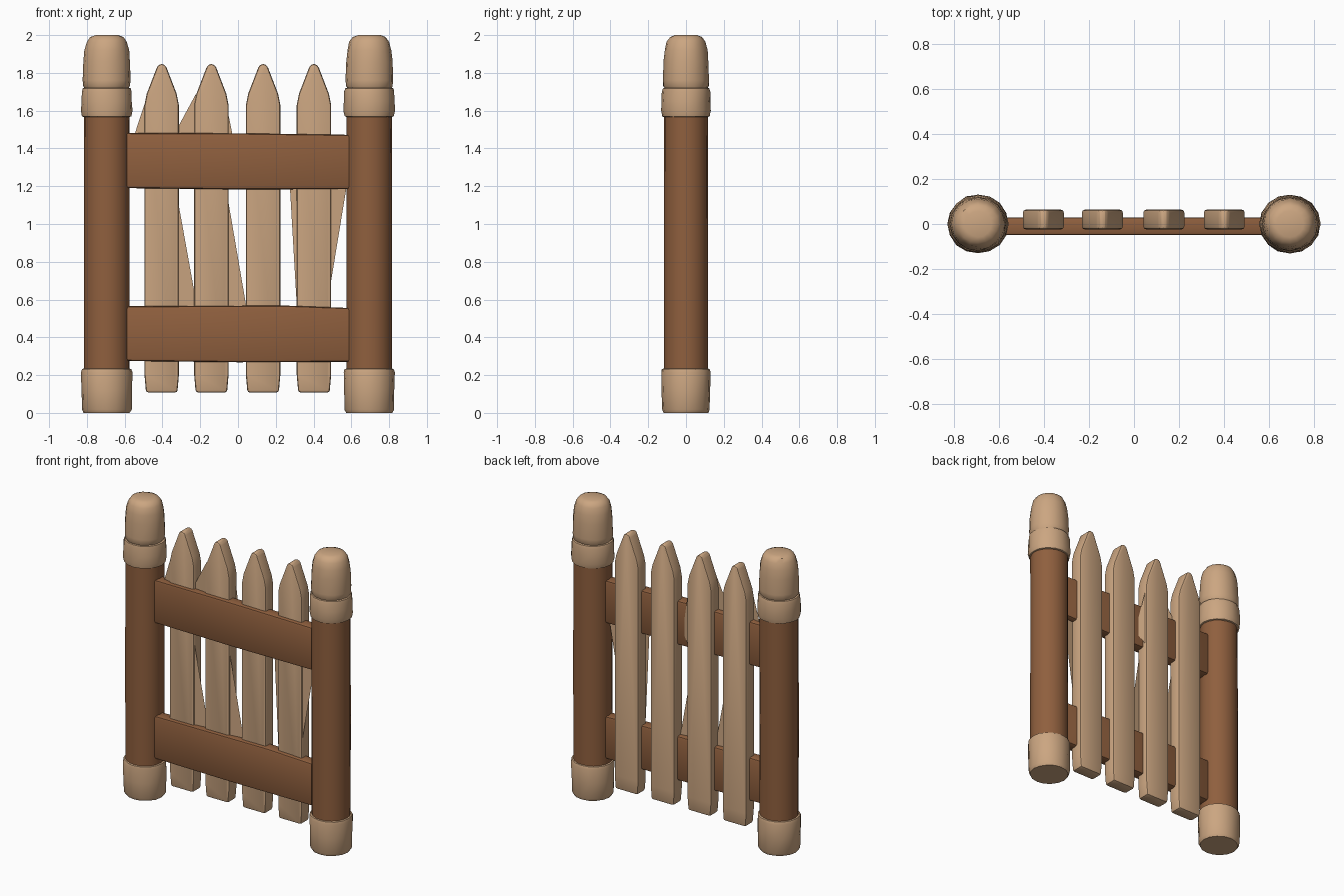
import bpy, bmesh, math, random

if "Cube" in bpy.data.objects:
    bpy.data.objects.remove(bpy.data.objects["Cube"])

random.seed(4)


def material(name, rgb):
    m = bpy.data.materials.new(name)
    m.diffuse_color = (*rgb, 1)
    m.use_nodes = True
    m.node_tree.nodes["Principled BSDF"].inputs["Base Color"].default_value = m.diffuse_color
    return m


DARK = material("dark brown wood", (0.275, 0.115, 0.048))
LIGHT = material("pale wood", (0.60, 0.38, 0.22))


def finish(name, bm, mat, bevel=0.0, smooth=40):
    bmesh.ops.recalc_face_normals(bm, faces=bm.faces)
    me = bpy.data.meshes.new(name)
    bm.to_mesh(me)
    bm.free()
    ob = bpy.data.objects.new(name, me)
    bpy.context.collection.objects.link(ob)
    me.materials.append(mat)
    bpy.ops.object.select_all(action='DESELECT')
    ob.select_set(True)
    bpy.context.view_layer.objects.active = ob
    if bevel:
        b = ob.modifiers.new("worn edges", 'BEVEL')
        b.width, b.segments, b.limit_method = bevel, 2, 'ANGLE'
        b.angle_limit = math.radians(35)
        bpy.ops.object.modifier_apply(modifier=b.name)
    if smooth:
        bpy.ops.object.shade_smooth_by_angle(angle=math.radians(smooth))
    return ob


def lathe(name, x, profile, mat, sides=16, wobble=0.0):
    """Turned wooden part: profile is a list of (radius, z), slightly uneven."""
    bm = bmesh.new()
    rings = []
    for r, z in profile:
        ring = []
        for i in range(sides):
            a = 2 * math.pi * i / sides
            rr = r + random.uniform(-wobble, wobble)
            ring.append(bm.verts.new((x + rr * math.cos(a), 0.965 * rr * math.sin(a), z)))
        rings.append(ring)
    for lo, hi in zip(rings, rings[1:]):
        for i in range(sides):
            j = (i + 1) % sides
            bm.faces.new((lo[i], lo[j], hi[j], hi[i]))
    bm.faces.new(rings[0])
    bm.faces.new(rings[-1])
    return finish(name, bm, mat)


def slab(name, outline, y0, y1, mat, bevel):
    """Board cut from an (x, z) outline, between two depths."""
    bm = bmesh.new()
    front = [bm.verts.new((x, y0, z)) for x, z in outline]
    back = [bm.verts.new((x, y1, z)) for x, z in outline]
    bm.faces.new(front)
    bm.faces.new(back)
    n = len(outline)
    for i in range(n):
        j = (i + 1) % n
        bm.faces.new((front[i], front[j], back[j], back[i]))
    return finish(name, bm, mat, bevel, 35)


# Posts with pale feet, collars and rounded caps
for side, x in (("left", -0.695), ("right", 0.695)):
    lathe(side + "_post", x, [(0.121, 0.1), (0.121, 0.9), (0.12, 1.65)], DARK, 20, 0.001)
    lathe(side + "_post_foot", x,
          [(0.122, 0.0), (0.131, 0.018), (0.134, 0.12), (0.136, 0.215), (0.131, 0.232), (0.115, 0.236)],
          LIGHT, 16, 0.002)
    lathe(side + "_post_collar", x,
          [(0.115, 1.565), (0.130, 1.57), (0.136, 1.60), (0.134, 1.65),
           (0.132, 1.70), (0.127, 1.718), (0.115, 1.722)], LIGHT, 16, 0.002)
    lathe(side + "_post_cap", x,
          [(0.115, 1.715), (0.124, 1.73), (0.126, 1.76), (0.123, 1.86), (0.117, 1.92),
           (0.105, 1.965), (0.088, 1.99), (0.06, 2.0)], LIGHT, 16, 0.002)

# Two horizontal rails, edges a little uneven
slab("lower_rail", [(-0.60, 0.275), (0.0, 0.268), (0.60, 0.27),
                    (0.60, 0.555), (0.25, 0.568), (-0.60, 0.565)], -0.05, 0.03, DARK, 0.014)
slab("upper_rail", [(-0.60, 1.19), (0.0, 1.183), (0.60, 1.185),
                    (0.60, 1.472), (0.0, 1.48), (-0.60, 1.482)], -0.05, 0.03, DARK, 0.014)

# Four pointed pickets standing through the rails
for k, x in enumerate((-0.404, -0.141, 0.133, 0.402)):
    w = 0.091
    slab("picket_%d" % (k + 1),
         [(x - w + 0.008, 0.108), (x + w - 0.008, 0.108), (x + w, 0.2), (x + w, 1.63),
          (x + w - 0.012, 1.69), (x + 0.022, 1.838), (x, 1.85), (x - 0.022, 1.838),
          (x - w + 0.012, 1.69), (x - w, 1.63), (x - w, 0.2)],
         -0.024, 0.064, LIGHT, 0.016)

# Thin split slivers running from picket edges into the rails: (x, y, z) corners
SLIVERS = [
    ((-0.33, -0.015, 1.19), (-0.33, -0.015, 0.40), (-0.195, 0, 0.44)),
    ((-0.06, -0.015, 1.17), (-0.06, -0.015, 0.40), (0.065, 0, 0.44)),
    ((0.318, -0.015, 0.45), (0.33, -0.015, 1.40), (0.263, 0, 1.40)),
    ((0.48, -0.015, 0.62), (0.48, -0.015, 1.40), (0.60, 0, 1.35)),
    ((-0.485, -0.015, 1.665), (-0.485, -0.015, 1.35), (-0.572, 0, 1.40)),
    ((-0.222, -0.015, 1.69), (-0.222, -0.015, 1.40), (-0.352, 0, 1.45)),
    ((-0.055, 0.05, 1.60), (-0.055, 0.05, 1.20), (0.01, 0.02, 1.28)),
]
bm = bmesh.new()
for tri in SLIVERS:
    bm.faces.new([bm.verts.new(p) for p in tri])
finish("split_slivers", bm, LIGHT, 0, 0)
